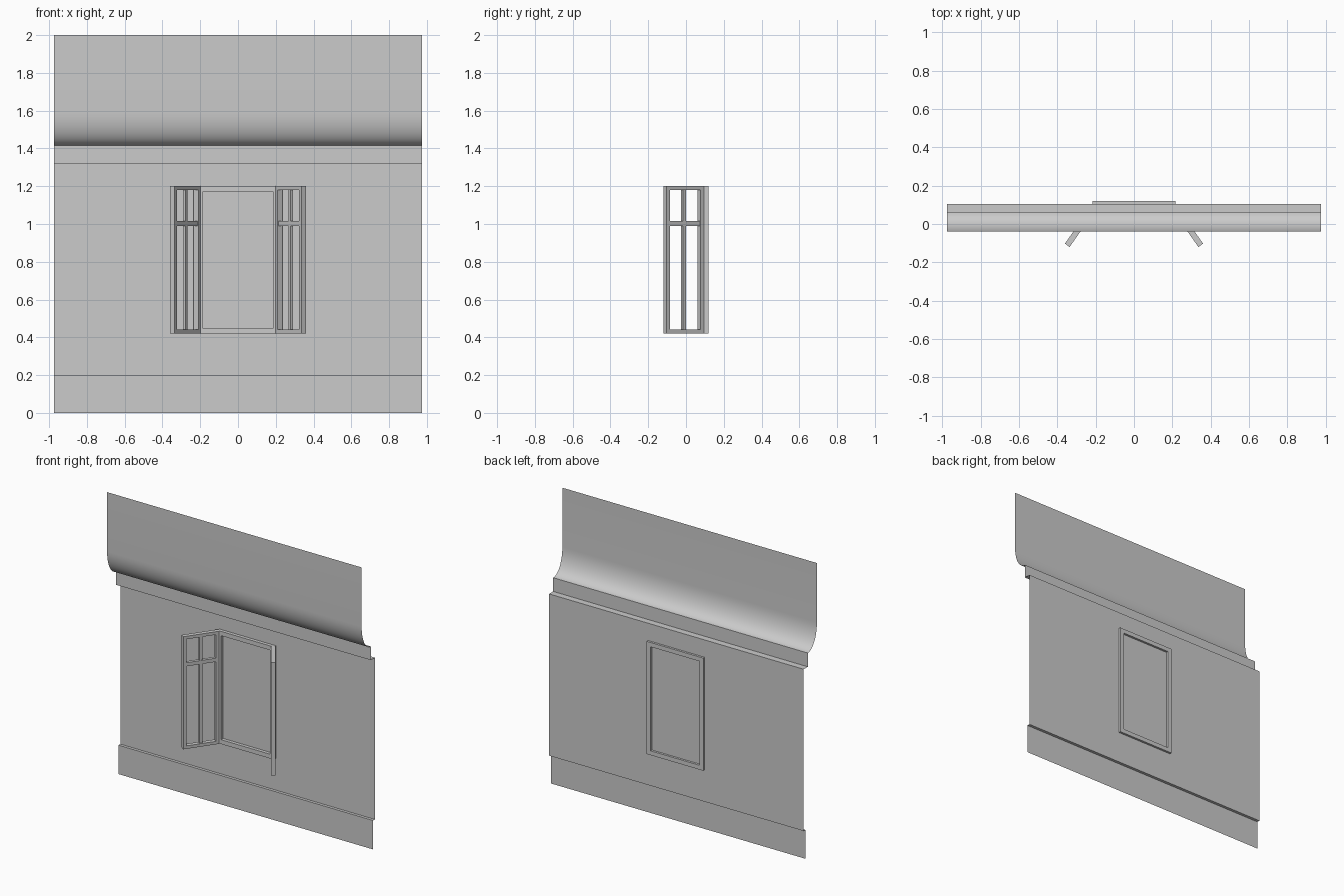
import bpy
import math
from mathutils import Matrix, Vector

if "Cube" in bpy.data.objects:
    bpy.data.objects.remove(bpy.data.objects["Cube"], do_unlink=True)

grey = bpy.data.materials.new("plaster_grey")
grey.use_nodes = True
colour = (0.6, 0.6, 0.6, 1)
grey.diffuse_color = colour
grey.node_tree.nodes["Principled BSDF"].inputs["Base Color"].default_value = colour


def make_object(name, verts, faces):
    mesh = bpy.data.meshes.new(name)
    mesh.from_pydata(verts, [], faces)
    mesh.materials.append(grey)
    obj = bpy.data.objects.new(name, mesh)
    bpy.context.collection.objects.link(obj)
    return obj


def make_boxes(name, boxes, matrix=Matrix.Identity(4)):
    """Join boxes, each given by its low and high corner, into one object."""
    verts, faces = [], []
    for low, high in boxes:
        n = len(verts)
        ends = list(zip(low, high))
        verts += [matrix @ Vector((x, y, z)) for x in ends[0] for y in ends[1] for z in ends[2]]
        quads = ((0, 1, 3, 2), (4, 6, 7, 5), (0, 4, 5, 1), (2, 3, 7, 6), (0, 2, 6, 4), (1, 5, 7, 3))
        faces += [[n + i for i in q] for q in quads]
    return make_object(name, verts, faces)


# Wall sheet: plinth, wall, cornice and coved top in one extruded profile
half_width = 0.975
front, cornice_y, wall_y, plinth_y = -0.04, 0.06, 0.105, 0.085
cove_low, cove_high = 1.415, 1.59
profile = [(plinth_y, 0), (plinth_y, 0.2), (wall_y, 0.2),
           (wall_y, 1.32), (cornice_y, 1.32), (cornice_y, cove_low)]
steps = 12
for i in range(1, steps + 1):
    a = math.pi / 2 * i / steps
    profile.append((cornice_y + (front - cornice_y) * math.sin(a),
                    cove_high + (cove_low - cove_high) * math.cos(a)))
profile.append((front, 2))
verts = [(x, y, z) for y, z in profile for x in (-half_width, half_width)]
faces = [(2 * i, 2 * i + 1, 2 * i + 3, 2 * i + 2) for i in range(len(profile) - 1)]
wall = make_object("wall", verts, faces)
bpy.context.view_layer.objects.active = wall
wall.select_set(True)
bpy.ops.object.shade_smooth_by_angle(angle=math.radians(35))

# Window frame standing proud on both sides of the wall
bottom, top = 0.42, 1.2
w, bar, y0, y1 = 0.217, 0.03, 0.082, 0.12
make_boxes("window_frame", [
    ((-w, y0, bottom), (-w + bar, y1, top)),
    ((w - bar, y0, bottom), (w, y1, top)),
    ((-w + bar, y0, bottom), (w - bar, y1, bottom + bar)),
    ((-w + bar, y0, top - bar), (w - bar, y1, top)),
])

# Open casements: stiles, rails and slim glazing bars, hinged on each side
length, depth, stile = 0.24, 0.03, 0.021
mid = length / 2
casement = [
    ((0, 0, bottom), (stile, depth, top)),
    ((length - stile, 0, bottom), (length, depth, top)),
    ((stile, 0, bottom), (length - stile, depth, bottom + stile)),
    ((stile, 0, top - stile), (length - stile, depth, top)),
    ((mid - 0.01, 0.007, bottom + stile), (mid + 0.01, depth - 0.007, top - stile)),
    ((stile, 0.004, 0.99), (length - stile, depth - 0.004, 1.015)),
]
swing = Matrix.Translation((0.198, 0.077, 0)) @ Matrix.Rotation(math.radians(-55), 4, "Z")
make_boxes("left_casement", casement, swing)
right = make_boxes("right_casement", casement, Matrix.Scale(-1, 4, (1, 0, 0)) @ swing)
right.data.flip_normals()
